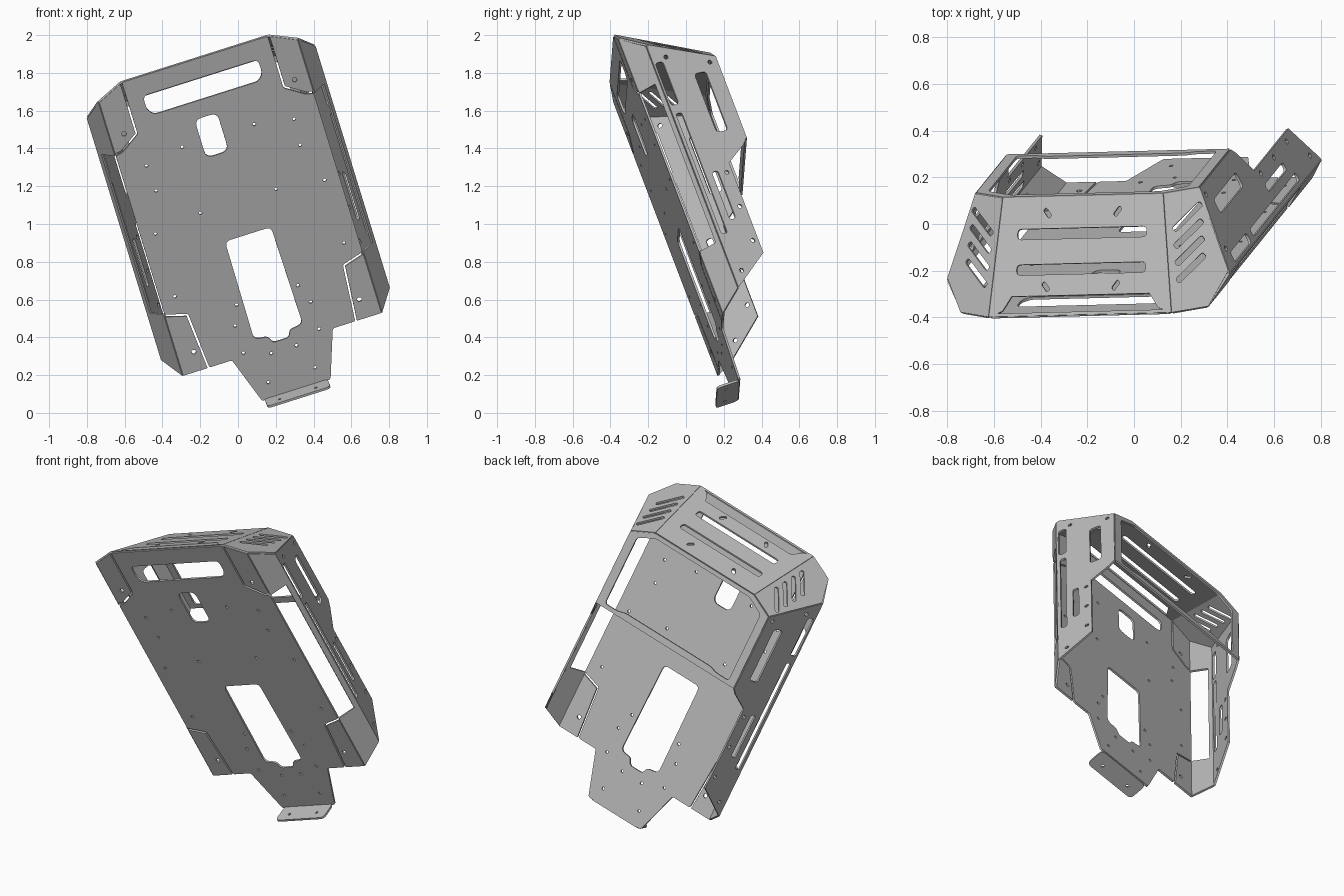
import bpy
from math import cos, sin, pi
from mathutils import Vector, Matrix

cube = bpy.data.objects.get("Cube")
if cube:
    bpy.data.objects.remove(cube, do_unlink=True)

# Single bare-metal colour
metal = bpy.data.materials.new("grey_metal")
metal.use_nodes = True
grey = (0.5, 0.5, 0.5, 1)
metal.diffuse_color = grey
metal.node_tree.nodes["Principled BSDF"].inputs["Base Color"].default_value = grey

# Tilted case frame: across, along and depth (towards the back)
across = Vector((0.953, 0.024, 0.302)).normalized()
along = Vector((-0.27, -0.342, 0.90))
along = (along - across * along.dot(across)).normalized()
depth = -across.cross(along)
centre = Vector((0, -0.062, 1.0)) + across * 0.037
THICK = 0.012


def world(p):
    return centre + across * p[0] + along * p[1] + depth * p[2]


def direction(d):
    return across * d[0] + along * d[1] + depth * d[2]


def rounded(points, radius):
    """Round each corner of a closed 2D polygon."""
    result = []
    pts = [Vector(p) for p in points]
    for i, p in enumerate(pts):
        a, b = pts[i - 1] - p, pts[(i + 1) % len(pts)] - p
        r = min(radius, a.length * 0.45, b.length * 0.45)
        a, b = p + a.normalized() * r, p + b.normalized() * r
        for t in (0, 0.25, 0.5, 0.75, 1):
            result.append(a * (1 - t) ** 2 + p * 2 * t * (1 - t) + b * t * t)
    return result


def rect(x0, x1, y0, y1, radius=0.02):
    return rounded([(x0, y0), (x1, y0), (x1, y1), (x0, y1)], radius)


def hole(x, y, r=0.009):
    return [Vector((x + r * cos(k * pi / 4), y + r * sin(k * pi / 4))) for k in range(8)]


def slot(x0, y0, x1, y1, width):
    """Round-ended slot between two points."""
    a, b = Vector((x0, y0)), Vector((x1, y1))
    d = (b - a).normalized() * width / 2
    n = Vector((-d.y, d.x))
    return rounded([a - d + n, b + d + n, b + d - n, a - d - n], width / 2)


def mirrored(points):
    return points + [(-x, y) for x, y in reversed(points)]


def panel(name, origin, s_axis, t_axis, outline, holes=(), side=1):
    """Sheet of metal spanned by two axes, with holes cut through."""
    flip = lambda p: (p[0] * side, p[1], p[2])
    o, a, b = world(flip(origin)), direction(flip(s_axis)), direction(flip(t_axis))
    ex = a.normalized()
    ey = (b - ex * b.dot(ex)).normalized()
    curve = bpy.data.curves.new(name, 'CURVE')
    curve.dimensions = '2D'
    curve.fill_mode = 'BOTH'
    curve.extrude = THICK / 2
    for loop in [outline, *holes]:
        spline = curve.splines.new('POLY')
        spline.points.add(len(loop) - 1)
        for point, (s, t) in zip(spline.points, loop):
            q = a * s + b * t
            point.co = (q.dot(ex), q.dot(ey), 0, 1)
        spline.use_cyclic_u = True
    helper = bpy.data.objects.new(name + "_helper", curve)
    bpy.context.collection.objects.link(helper)
    bpy.context.view_layer.update()
    mesh = bpy.data.meshes.new_from_object(
        helper.evaluated_get(bpy.context.evaluated_depsgraph_get()))
    bpy.data.objects.remove(helper, do_unlink=True)
    mesh.name = name
    mesh.materials.clear()
    mesh.materials.append(metal)
    mesh.polygons.foreach_set("use_smooth", [False] * len(mesh.polygons))
    obj = bpy.data.objects.new(name, mesh)
    bpy.context.collection.objects.link(obj)
    frame = Matrix((ex, ey, ex.cross(ey))).transposed().to_4x4()
    obj.matrix_world = Matrix.Translation(o) @ frame


X, Y, Z = (1, 0, 0), (0, 1, 0), (0, 0, 1)

# Main plate with its windows and screw holes
plate = mirrored([(0.405, 0.96), (0.405, 0.655), (0.51, 0.582), (0.55, 0.575),
                  (0.55, -0.36), (0.43, -0.395), (0.405, -0.72), (0.28, -0.72), (0.19, -0.99)])
big_window = [(-0.13, -0.07), (0.125, -0.07), (0.135, -0.645), (0.06, -0.655), (0.045, -0.695),
              (-0.045, -0.695), (-0.06, -0.655), (-0.135, -0.645)]
plate_holes = [rounded([(-0.32, 0.852), (0.32, 0.852), (0.32, 0.77), (0.29, 0.733),
                        (-0.29, 0.733), (-0.32, 0.77)], 0.03),
               rect(-0.095, 0.03, 0.41, 0.635, 0.04), rounded(big_window, 0.03)]
for x, y in [(0.47, 0.09), (0.47, -0.28), (0.41, 0.47), (0.2, 0.51), (0.4, 0.32),
             (0.21, 0.125), (0.17, -0.43), (0.21, -0.54), (0.21, -0.7), (0.07, -0.75), (0.13, -0.9)]:
    plate_holes += [hole(x, y), hole(-x, y)]
panel("main_plate", (0, 0, 0), X, Y, rounded(plate, 0.012), plate_holes)

# Foot lip bent forward
panel("foot_lip", (0, -0.99, 0), X, Z,
      rounded([(-0.175, 0), (0.175, 0), (0.175, -0.125), (-0.175, -0.125)], 0.03),
      [hole(-0.1, -0.075), hole(0.1, -0.075)])

# Top cap centre with long vents and a relieved front edge
cap = mirrored([(0.41, 0.0), (0.36, 0.45)])
cap = mirrored([(0.31, 0.075), (0.35, 0.02), (0.41, 0.0), (0.36, 0.45)])
cap_holes = [slot(-0.27, w, 0.27, w, 0.04) for w in (0.175, 0.31)]
cap_holes += [slot(x, w, x * 1.1, w + 0.018, 0.018) for x in (-0.15, 0.15) for w in (0.10, 0.38)]
panel("cap_centre", (0, 0.96, 0), X, (0, -0.556, 1), cap, cap_holes)
panel("cap_front_edge", (0, 0.96, 0), X, (0, -0.556, 1), rect(-0.41, 0.41, 0, 0.012, 0.001))

# Back frame with one large opening
panel("back_frame", (0, 0, 0.45), X, Y,
      mirrored([(0.36, 0.71), (0.5, 0.644), (0.5, 0.165)]),
      [rounded(mirrored([(0.34, 0.685), (0.45, 0.63), (0.45, 0.19), (0.36, 0.19), (0.31, 0.205)]), 0.02)])

# Matching parts on the left and right
for side, label in ((1, "left"), (-1, "right")):
    panel(label + "_cap_wing", (0.41, 0.96, 0), (1, -0.47, 0), (-0.111, -0.556, 1),
          [(0, 0), (0.145, 0), (0.233, 0.12), (0.14, 0.45), (0, 0.45)],
          [slot(0.04, w - 0.02, 0.135, w + 0.05, 0.024) for w in (0.14, 0.205, 0.27, 0.335)],
          side)
    panel(label + "_upper_flange", (0, 0, 0), X, Y,
          [(0.415, 0.955), (0.55, 0.89), (0.55, 0.588), (0.515, 0.594), (0.415, 0.663)],
          [hole(0.474, 0.68, 0.013)], side)
    panel(label + "_lower_flange", (0, 0, 0), X, Y,
          [(0.55, -0.373), (0.44, -0.407), (0.415, -0.72), (0.55, -0.72)],
          [hole(0.46, -0.61, 0.013)], side)
    # Bevelled strip between plate and wall, open along its middle
    panel(label + "_bevel", (0.55, 0, 0), Y, (0.08, 0, 0.11),
          [(0.89, 0), (0.785, 1), (-0.64, 1), (-0.72, 0), (-0.36, 0),
           (-0.36, 0.8), (0.575, 0.8), (0.575, 0)], side=side)
    # Side wall, wide at the top and stepped in lower down
    wall = [(0.785, 0), (0.644, 0.34), (0.165, 0.34), (0.13, 0.31), (0.05, 0.2),
            (-0.48, 0.2), (-0.64, 0)]
    wall_holes = [rect(0.43, 0.68, 0.01, 0.055), rect(0.23, 0.575, 0.195, 0.26),
                  rect(-0.33, 0.38, 0.018, 0.052, 0.015), rect(-0.26, 0.02, 0.09, 0.125)]
    wall_holes += [hole(v, t, 0.012) for v, t in
                   [(-0.4, 0.17), (-0.2, 0.17), (0.0, 0.17), (-0.55, 0.05), (0.7, 0.08), (0.62, 0.3)]]
    panel(label + "_wall", (0.63, 0, 0.11), Y, (-0.382, 0, 1), wall, wall_holes, side)
